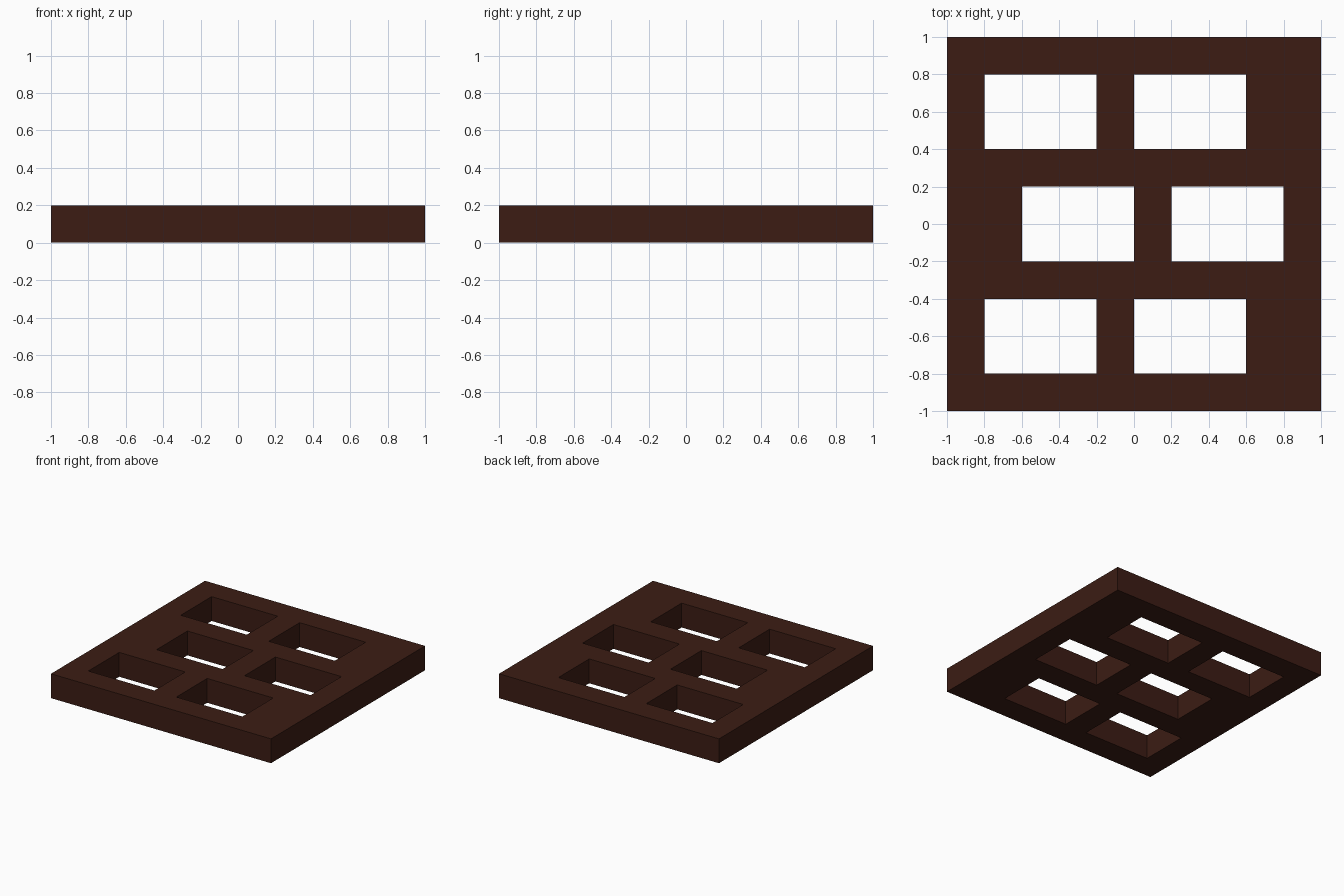
import bpy, bmesh

if "Cube" in bpy.data.objects:
    bpy.data.objects.remove(bpy.data.objects["Cube"])

THICKNESS = 0.2
HOLE_W, HOLE_H = 0.6, 0.4

# Lower-left corners of the openings: three staggered rows of two
holes = [(x + shift, y)
         for y, shift in ((-0.8, 0.0), (-0.2, 0.2), (0.4, 0.0))
         for x in (-0.8, 0.0)]


def cuts(starts, size):
    """Sorted grid lines through every opening edge and the outer border."""
    return sorted({round(v, 3) for s in starts for v in (s, s + size)} | {-1.0, 1.0})


def in_hole(x, y):
    return any(hx < x < hx + HOLE_W and hy < y < hy + HOLE_H for hx, hy in holes)


# Flat sheet of cells, leaving out the openings
xs = cuts([h[0] for h in holes], HOLE_W)
ys = cuts([h[1] for h in holes], HOLE_H)
bm = bmesh.new()
grid = [[bm.verts.new((x, y, 0)) for y in ys] for x in xs]
for i in range(len(xs) - 1):
    for j in range(len(ys) - 1):
        if not in_hole((xs[i] + xs[i + 1]) / 2, (ys[j] + ys[j + 1]) / 2):
            bm.faces.new((grid[i][j], grid[i + 1][j], grid[i + 1][j + 1], grid[i][j + 1]))
bmesh.ops.delete(bm, geom=[v for v in bm.verts if not v.link_faces], context='VERTS')

mesh = bpy.data.meshes.new("lattice_panel")
bm.to_mesh(mesh)
bm.free()
panel = bpy.data.objects.new("lattice_panel", mesh)
bpy.context.collection.objects.link(panel)

# Thicken upward from the ground
solid = panel.modifiers.new("thickness", 'SOLIDIFY')
solid.thickness = THICKNESS
solid.offset = 1.0

# Dark brown wood
wood = bpy.data.materials.new("dark_wood")
wood.diffuse_color = (0.045, 0.012, 0.007, 1.0)
wood.use_nodes = True
wood.node_tree.nodes["Principled BSDF"].inputs["Base Color"].default_value = wood.diffuse_color
mesh.materials.append(wood)
